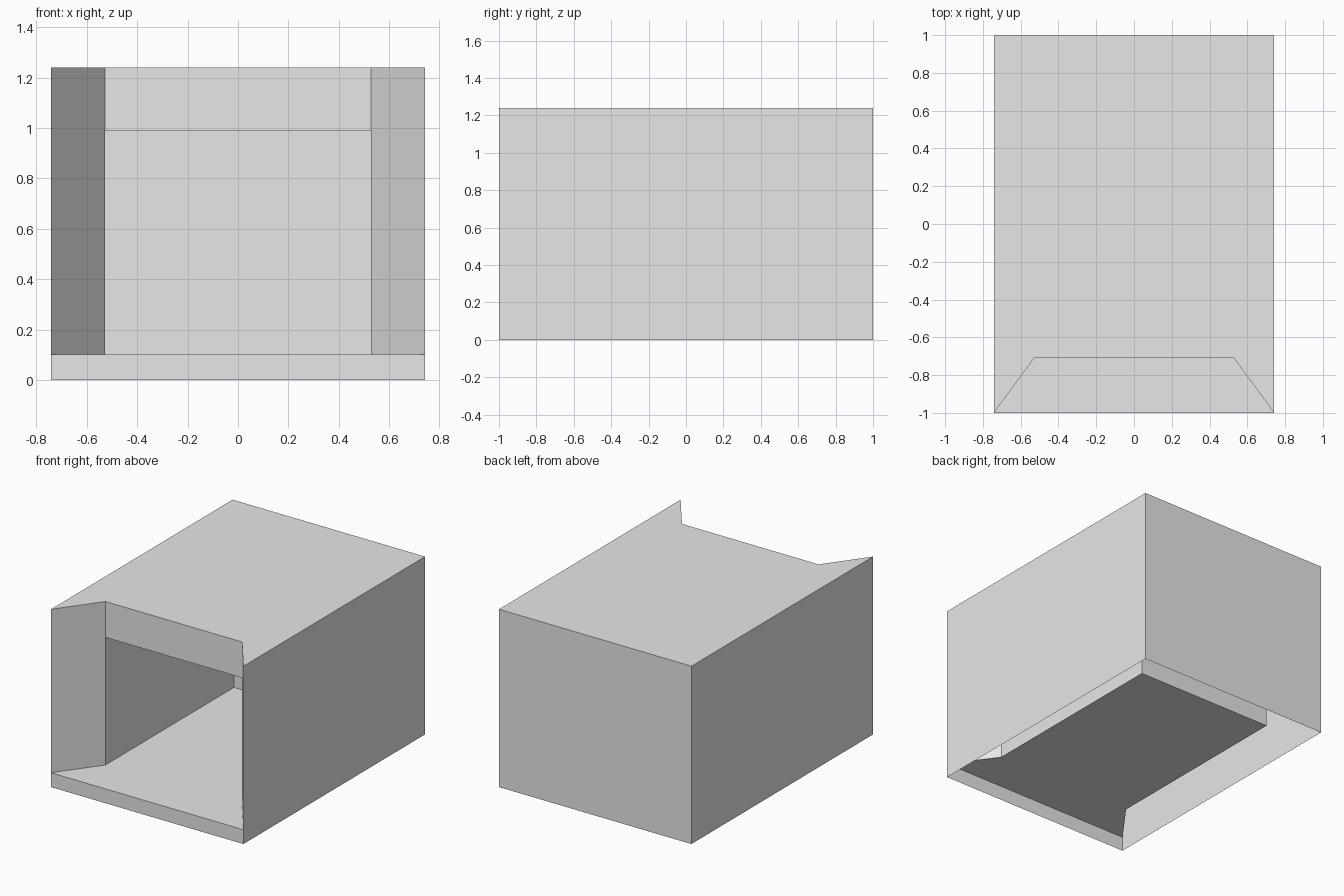
import bpy

cube = bpy.data.objects.get("Cube")
if cube:
    bpy.data.objects.remove(cube, do_unlink=True)

# Overall half width, half depth and height
W, D, H = 0.742, 1.0, 1.24
# Inner room half width, half depth, floor level and ceiling level
RW, RD, FLOOR, CEIL = 0.527, 0.708, 0.1, 0.99

grey = bpy.data.materials.new("plain grey")
grey.use_nodes = True
colour = (0.8, 0.8, 0.8, 1)
grey.diffuse_color = colour
grey.node_tree.nodes["Principled BSDF"].inputs["Base Color"].default_value = colour


def add_mesh(name, verts, faces):
    mesh = bpy.data.meshes.new(name)
    mesh.from_pydata(verts, [], faces)
    mesh.materials.append(grey)
    obj = bpy.data.objects.new(name, mesh)
    bpy.context.collection.objects.link(obj)
    return obj


def wall(name, path, low, high):
    """Upright thin sheet along a plan path."""
    verts = [(x, y, z) for x, y in path for z in (low, high)]
    faces = [(2 * i, 2 * i + 2, 2 * i + 3, 2 * i + 1) for i in range(len(path) - 1)]
    return add_mesh(name, verts, faces)


def slab(name, outline, z):
    """Level thin sheet with the given plan outline."""
    return add_mesh(name, [(x, y, z) for x, y in outline], [tuple(range(len(outline)))])


front_right, front_left = (-W, -D), (W, -D)
back_right, back_left = (-W, D), (W, D)
door_right, door_left = (-RW, -RD), (RW, -RD)
room_right, room_left = (-RW, RD), (RW, RD)

# Outer shell, open underneath
wall("outer_walls", [front_left, back_left, back_right, front_right], 0, H)
wall("front_skirt", [front_right, front_left], 0, FLOOR)
slab("roof", [front_right, door_right, door_left, front_left, back_left, back_right], H)

# Slanted entrance sides and the lintel over the opening
wall("entrance_side_right", [front_right, door_right], FLOOR, H)
wall("entrance_side_left", [door_left, front_left], FLOOR, H)
wall("lintel", [door_right, door_left], CEIL, H)

# Inner room
wall("room_walls", [door_right, room_right, room_left, door_left], FLOOR, CEIL)
slab("floor", [front_right, front_left, door_left, room_left, room_right, door_right], FLOOR)
CW = W - 0.002
slab("ceiling", [(-CW, -RD), (-CW, RD), (CW, RD), (CW, -RD)], CEIL)
